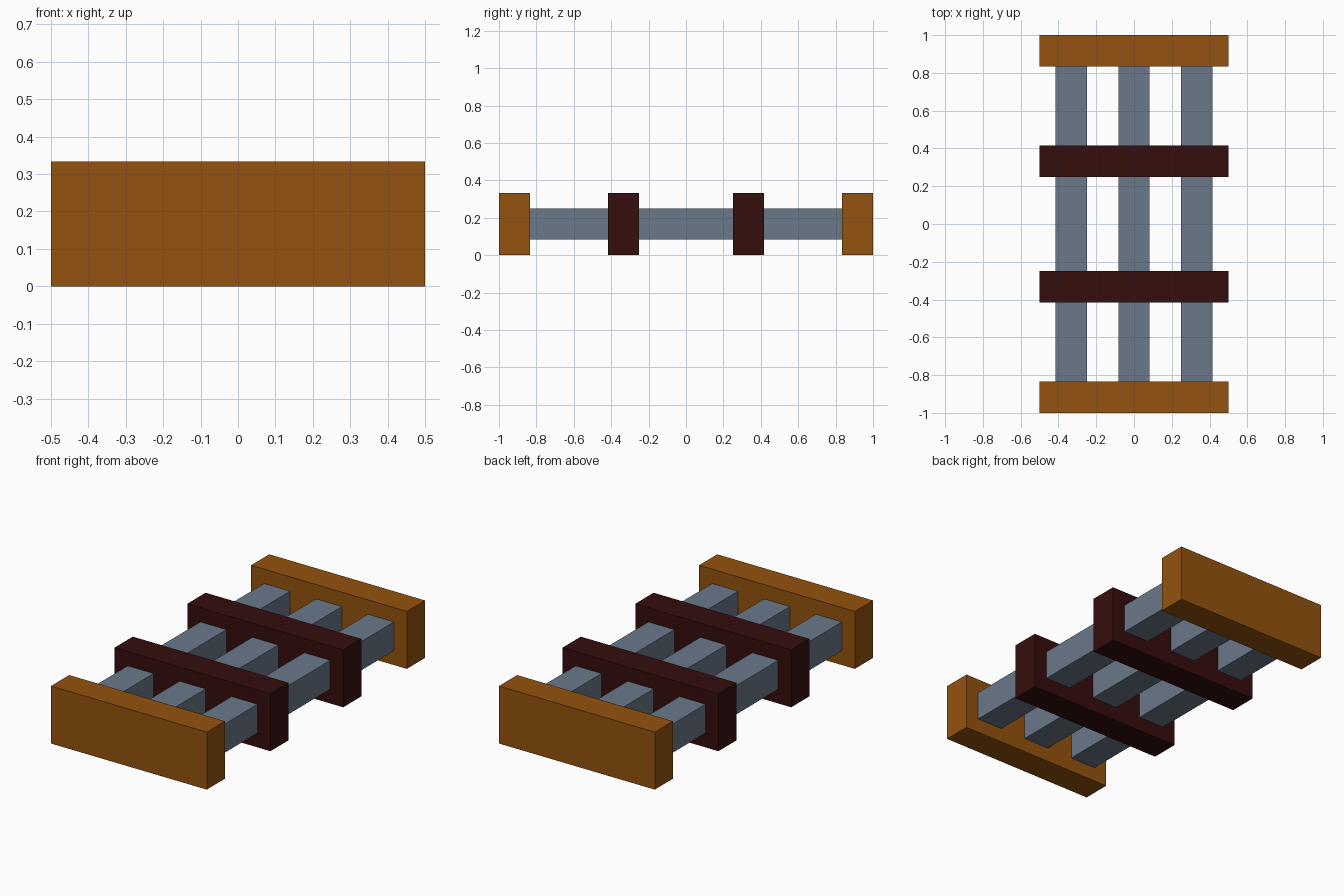
import bpy

cube = bpy.data.objects.get("Cube")
if cube:
    bpy.data.objects.remove(cube, do_unlink=True)

U = 1 / 12  # grid unit: every part is a whole number of these


def make_material(name, colour):
    mat = bpy.data.materials.new(name)
    mat.use_nodes = True
    mat.diffuse_color = colour
    mat.node_tree.nodes["Principled BSDF"].inputs["Base Color"].default_value = colour
    return mat


def box(name, size, centre, mat):
    """Axis-aligned box, with size and centre in grid units."""
    bpy.ops.mesh.primitive_cube_add(size=1, location=[c * U for c in centre])
    obj = bpy.context.object
    obj.name = name
    obj.scale = [s * U for s in size]
    bpy.ops.object.transform_apply(location=False, rotation=False, scale=True)
    obj.data.materials.append(mat)
    return obj


orange = make_material("burnt orange", (0.296, 0.084, 0.0045, 1))
maroon = make_material("dark maroon", (0.037, 0.004, 0.004, 1))
steel = make_material("steel grey", (0.146, 0.19, 0.256, 1))

# End plates and inner cross plates, mirrored front to back
for side, label in ((-1, "front"), (1, "back")):
    box(label + "_end_plate", (12, 2, 4), (0, 11 * side, 2), orange)
    box(label + "_cross_plate", (12, 2, 4), (0, 4 * side, 2), maroon)

# Three bars running through the cross plates between the end plates
for x, label in ((-4, "right"), (0, "middle"), (4, "left")):
    box(label + "_bar", (2, 20, 2), (x, 0, 2), steel)
